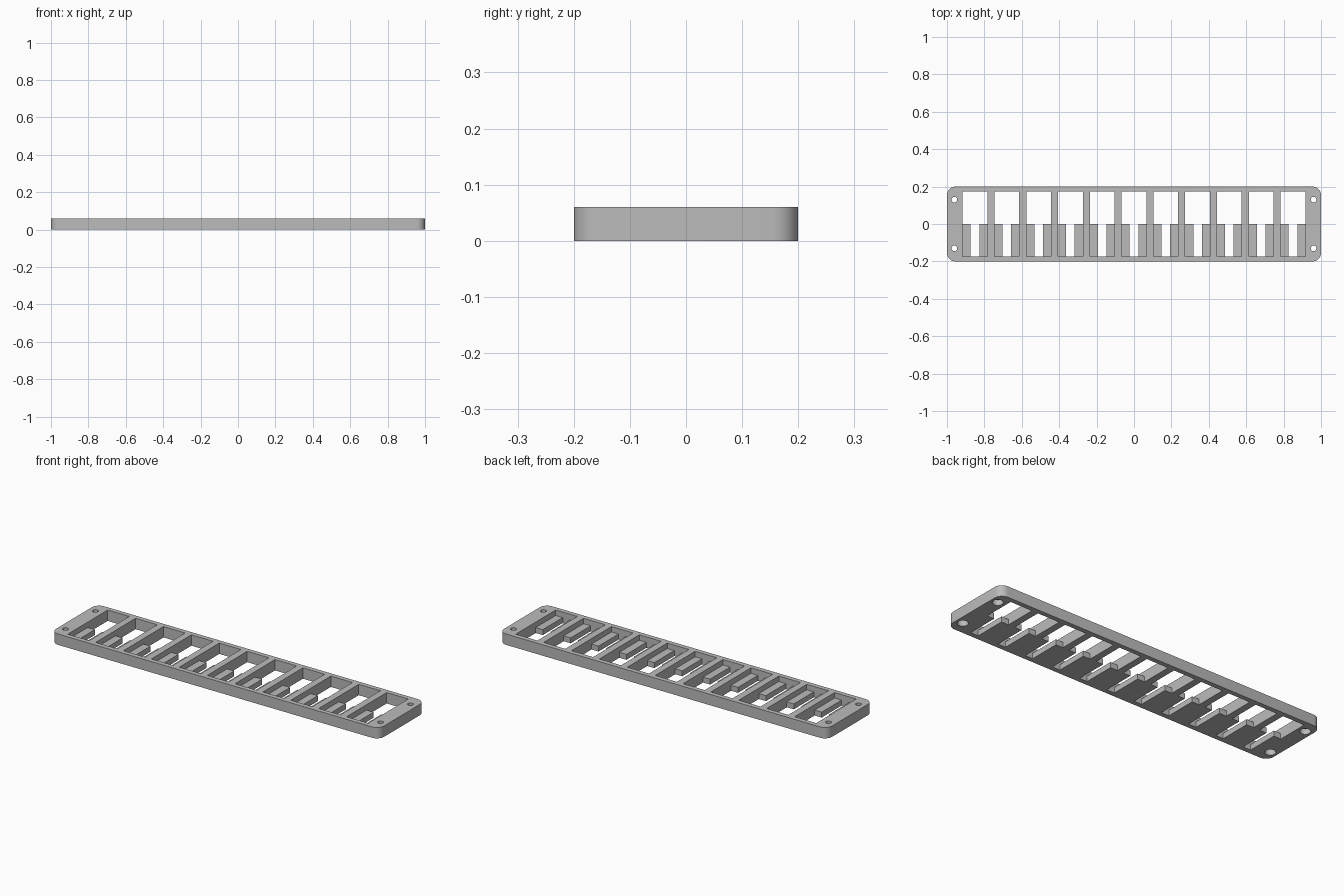
import bpy
import bmesh
import math
from mathutils import Vector

cube = bpy.data.objects.get("Cube")
if cube:
    bpy.data.objects.remove(cube, do_unlink=True)

LENGTH, DEPTH, HEIGHT = 2.0, 0.4, 0.06
CORNER = 0.045
LEDGE = 0.03                      # ledge height inside each chamber
CHAMBERS, PITCH = 11, 0.17
HALF_W, HALF_SLOT, HALF_L = 0.066, 0.023, 0.174
LOW, HIGH = -0.05, 0.1            # cutter overshoot below and above

grey = bpy.data.materials.new("light_grey")
grey.use_nodes = True
colour = (0.5, 0.5, 0.5, 1)
grey.diffuse_color = colour
grey.node_tree.nodes["Principled BSDF"].inputs["Base Color"].default_value = colour


def make_object(name, bm):
    bmesh.ops.recalc_face_normals(bm, faces=bm.faces)
    mesh = bpy.data.meshes.new(name)
    bm.to_mesh(mesh)
    bm.free()
    mesh.materials.append(grey)
    obj = bpy.data.objects.new(name, mesh)
    bpy.context.collection.objects.link(obj)
    return obj


def add_chamber(bm, cx):
    """Chamber: open at the back, a narrow slot between two ledges in front."""
    axes = ([-HALF_W, -HALF_SLOT, HALF_SLOT, HALF_W],
            [-HALF_L, 0, HALF_L], [LOW, LEDGE, HIGH])
    filled = {(i, j, k) for i in range(3) for j in range(2) for k in range(2)
              if i == 1 or j == 1 or k == 1}
    verts = {}

    def vert(key):
        if key not in verts:
            x, y, z = (axes[a][key[a]] for a in range(3))
            verts[key] = bm.verts.new((cx + x, y, z))
        return verts[key]

    for cell in filled:
        for axis in range(3):
            u, v = (axis + 1) % 3, (axis + 2) % 3
            for side in (0, 1):
                neighbour = list(cell)
                neighbour[axis] += 2 * side - 1
                if tuple(neighbour) in filled:
                    continue
                ring = []
                for du, dv in ((0, 0), (1, 0), (1, 1), (0, 1)):
                    key = list(cell)
                    key[axis] += side
                    key[u] += du
                    key[v] += dv
                    ring.append(vert(tuple(key)))
                bm.faces.new(ring if side else ring[::-1])


def add_screw_hole(bm, x, y, sides=24):
    """Through hole with a wider recess underneath."""
    rings = []
    for r, z in ((0.027, LOW), (0.027, LEDGE), (0.015, LEDGE), (0.015, HIGH)):
        rings.append([bm.verts.new((x + r * math.cos(a), y + r * math.sin(a), z))
                      for a in (math.tau * n / sides for n in range(sides))])
    for lower, upper in zip(rings, rings[1:]):
        for n in range(sides):
            m = (n + 1) % sides
            bm.faces.new((lower[n], lower[m], upper[m], upper[n]))
    bm.faces.new(rings[0][::-1])
    bm.faces.new(rings[-1])


# Plate with rounded upright corners
bm = bmesh.new()
bmesh.ops.create_cube(bm, size=1)
bmesh.ops.scale(bm, vec=(LENGTH, DEPTH, HEIGHT), verts=bm.verts)
bmesh.ops.translate(bm, vec=Vector((0, 0, HEIGHT / 2)), verts=bm.verts)
upright = [e for e in bm.edges
           if abs(e.verts[0].co.z - e.verts[1].co.z) > HEIGHT / 2]
bmesh.ops.bevel(bm, geom=upright, offset=CORNER, offset_type='OFFSET',
                segments=8, profile=0.5, affect='EDGES')
plate = make_object("slotted_plate", bm)

# Cutter for the row of chambers and the four screw holes
bm = bmesh.new()
for n in range(CHAMBERS):
    add_chamber(bm, (n - (CHAMBERS - 1) / 2) * PITCH)
for sx in (-1, 1):
    for sy in (-1, 1):
        add_screw_hole(bm, sx * 0.96, sy * 0.13)
cutter = make_object("chamber_cutter", bm)
cutter.hide_render = True

# Cut the plate and drop the cutter
cut = plate.modifiers.new("chambers", 'BOOLEAN')
cut.operation = 'DIFFERENCE'
cut.solver = 'EXACT'
cut.object = cutter
bpy.ops.object.select_all(action='DESELECT')
plate.select_set(True)
bpy.context.view_layer.objects.active = plate
bpy.ops.object.modifier_apply(modifier=cut.name)
bpy.data.objects.remove(cutter, do_unlink=True)
bpy.ops.object.shade_smooth_by_angle(angle=math.radians(30))
